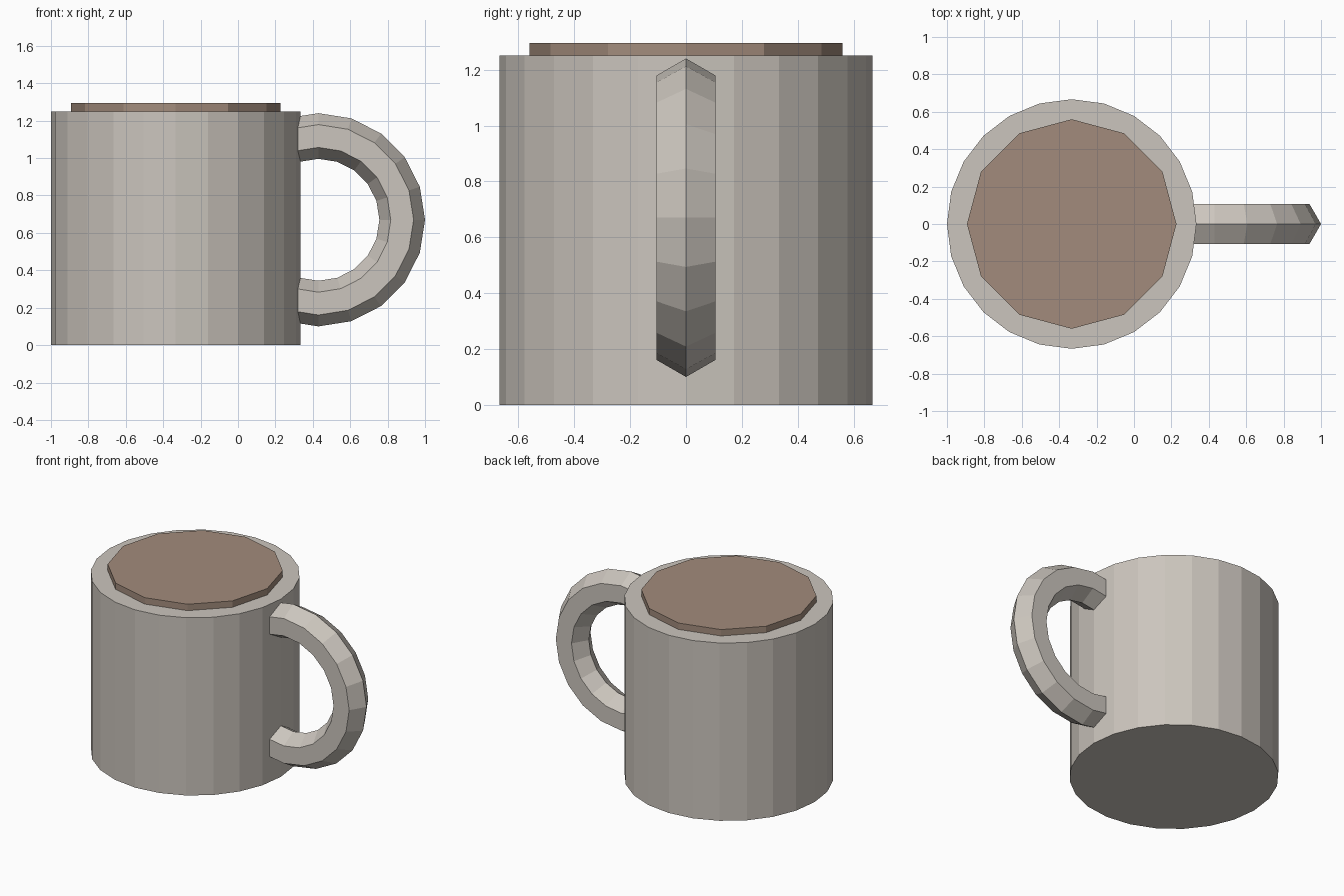
import bpy, bmesh, math

if "Cube" in bpy.data.objects:
    bpy.data.objects.remove(bpy.data.objects["Cube"])

CUP_X = -0.333


def material(name, rgb):
    m = bpy.data.materials.new(name)
    m.diffuse_color = (*rgb, 1.0)
    m.use_nodes = True
    m.node_tree.nodes["Principled BSDF"].inputs["Base Color"].default_value = m.diffuse_color
    return m


def add_object(name, bm, mat):
    bmesh.ops.recalc_face_normals(bm, faces=bm.faces[:])
    mesh = bpy.data.meshes.new(name)
    bm.to_mesh(mesh)
    bm.free()
    mesh.materials.append(mat)
    obj = bpy.data.objects.new(name, mesh)
    bpy.context.collection.objects.link(obj)
    return obj


def disc(name, sides, radius, z0, z1, mat):
    """Upright cylinder with corners on the x and y axes."""
    bm = bmesh.new()
    ring = [bm.verts.new((CUP_X + radius * math.cos(a), radius * math.sin(a), z0))
            for a in (math.tau * i / sides for i in range(sides))]
    base = bm.faces.new(ring)
    top = bmesh.ops.extrude_face_region(bm, geom=[base], use_keep_orig=True)
    bmesh.ops.translate(bm, vec=(0, 0, z1 - z0),
                        verts=[v for v in top["geom"] if isinstance(v, bmesh.types.BMVert)])
    return add_object(name, bm, mat)


def ring_handle(name, cx, cz, major, minor, mat):
    """Six-sided tube swept along an arc, with both ends sunk into the cup."""
    bm = bmesh.new()
    rings = []
    for i in range(-6, 7):
        a = math.radians(18 * i)
        ring = []
        for j in range(6):
            b = math.tau * j / 6
            r = major + minor * math.cos(b)
            ring.append(bm.verts.new((cx + r * math.cos(a), minor * math.sin(b),
                                      cz + r * math.sin(a))))
        rings.append(ring)
    for r0, r1 in zip(rings, rings[1:]):
        for j in range(6):
            k = (j + 1) % 6
            bm.faces.new((r0[j], r0[k], r1[k], r1[j]))
    bm.faces.new(rings[0])
    bm.faces.new(rings[-1])
    return add_object(name, bm, mat)


ceramic = material("warm grey ceramic", (0.60, 0.56, 0.51))
coffee = material("milky coffee", (0.36, 0.26, 0.20))

disc("cup_body", 24, 0.667, 0.0, 1.25, ceramic)
disc("coffee_surface", 12, 0.56, 1.25, 1.295, coffee)
ring_handle("handle", 0.43, 0.67, 0.448, 0.122, ceramic)
